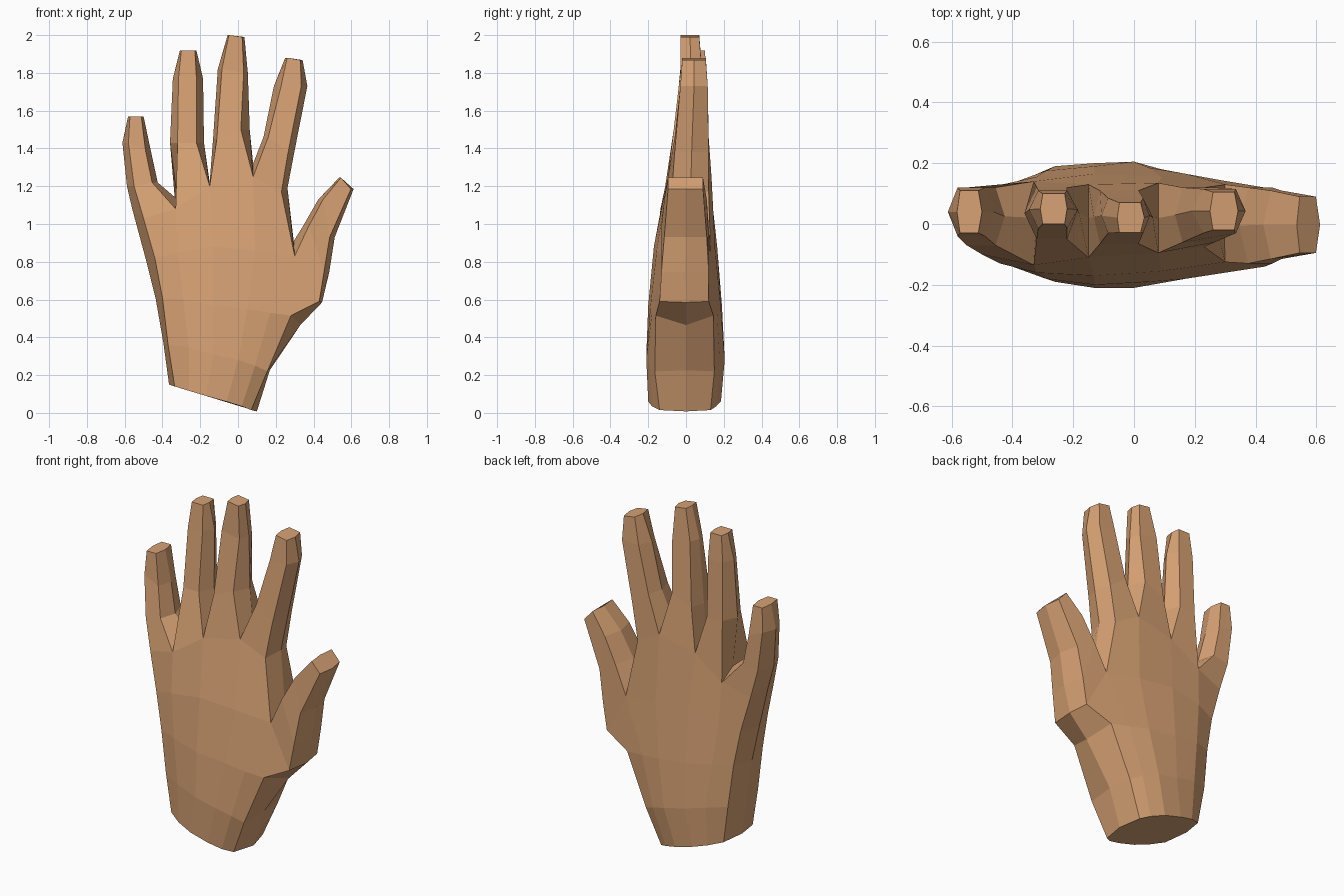
import bpy
import bmesh

cube = bpy.data.objects.get("Cube")
if cube:
    bpy.data.objects.remove(cube, do_unlink=True)

# Skin colour
skin = bpy.data.materials.new("skin")
skin.use_nodes = True
colour = (0.68, 0.36, 0.175, 1)
skin.diffuse_color = colour
skin.node_tree.nodes["Principled BSDF"].inputs["Base Color"].default_value = colour

bm = bmesh.new()


def vert(x, y, z):
    return bm.verts.new((x, y, z))


def bridge(a, b):
    """Join two closed rings of equal length with quads."""
    for i in range(len(a)):
        j = (i + 1) % len(a)
        bm.faces.new((a[i], a[j], b[j], b[i]))


def columns(points):
    """Front and back vertices from (x, z, front y, back y)."""
    front = [vert(x, yf, z) for x, z, yf, yb in points]
    back = [vert(x, yb, z) for x, z, yf, yb in points]
    return front, back


def ring(left, front, right, back):
    return [left] + front + [right] + back[::-1]


# Palm rows, little finger side to thumb side, each with its two side points
palm = [
    ((-.365, 0, .15), (.10, 0, .008),
     [(-.335, .14, -.14, .13), (-.26, .117, -.18, .17), (-.17, .09, -.2, .185),
      (-.06, .06, -.2, .185), (.02, .035, -.18, .16), (.07, .015, -.14, .13)]),
    ((-.395, 0, .37), (.168, 0, .225),
     [(-.37, .36, -.14, .14), (-.26, .345, -.19, .19), (-.13, .31, -.21, .2),
      (0, .28, -.21, .205), (.09, .25, -.19, .18), (.155, .22, -.165, .15)]),
    ((-.435, .01, .6), (.33, 0, .465),
     [(-.40, .61, -.14, .13), (-.29, .6, -.18, .175), (-.13, .57, -.2, .19),
      (.05, .55, -.19, .185), (.17, .53, -.18, .165), (.28, .515, -.16, .145)]),
    ((-.49, .02, .82), (.445, 0, .585),
     [(-.44, .82, -.13, .12), (-.32, .85, -.16, .155), (-.13, .88, -.17, .165),
      (.09, .86, -.155, .155), (.30, .83, -.125, .13), (.43, .59, -.14, .12)]),
]
previous = None
for left, right, points in palm:
    front, back = columns(points)
    side_left, side_right = vert(*left), vert(*right)
    current = ring(side_left, front, side_right, back)
    if previous:
        bridge(previous, current)
    else:
        bm.faces.new(current)
    previous = current

# The thumb divides from the palm at a notch
notch = vert(.295, .01, .91)
palm_split = ring(side_left, front[:5], notch, back[:5])
thumb_base = ring(notch, front[4:], side_right, back[4:])

# Knuckle row: the notches between the fingers
front, back = columns([(-.50, 1.03, -.10, .115), (-.33, 1.08, -.135, .14),
                       (-.15, 1.2, -.11, .13), (.08, 1.25, -.095, .135),
                       (.23, 1.17, -.075, .12)])
middle = [vert(*p) for p in [(-.56, .035, 1.08), (-.32, .02, 1.13), (-.15, .02, 1.22),
                             (.08, .02, 1.32), (.262, .025, 1.19)]]
bridge(palm_split, ring(middle[0], front, middle[4], back))


def digit(base, sections):
    """Six-sided digit; section = four x values, left z, right z, front y, back y."""
    last = base
    for xa, xb, xc, xd, zl, zr, yf, yb in sections:
        ym = (yf + yb) / 2
        new = [vert(xa, ym, zl), vert(xb, yf, zl), vert(xc, yf, zr),
               vert(xd, ym, zr), vert(xc, yb, zr), vert(xb, yb, zl)]
        bridge(last, new)
        last = new
    bm.faces.new(last)


# Little, ring, middle and index fingers
fingers = [
    [(-.588, -.55, -.455, -.425, 1.2, 1.22, -.07, .12),
     (-.612, -.58, -.49, -.462, 1.43, 1.39, -.04, .12),
     (-.582, -.572, -.512, -.50, 1.57, 1.57, -.03, .11)],
    [(-.36, -.32, -.22, -.18, 1.43, 1.43, -.05, .12),
     (-.345, -.315, -.22, -.185, 1.77, 1.77, -.015, .11),
     (-.308, -.30, -.228, -.22, 1.918, 1.918, 0, .10)],
    [(-.132, -.112, .015, .062, 1.45, 1.5, -.065, .11),
     (-.107, -.085, .03, .052, 1.82, 1.8, -.03, .085),
     (-.055, -.048, .022, .034, 2.0, 1.99, -.028, .07)],
    [(.135, .16, .265, .298, 1.46, 1.38, -.06, .12),
     (.19, .228, .335, .367, 1.73, 1.73, -.03, .115),
     (.25, .26, .33, .342, 1.88, 1.868, -.02, .105)],
]
for k, sections in enumerate(fingers):
    digit(ring(middle[k], front[k:k + 2], middle[k + 1], back[k:k + 2]), sections)

# Thumb
digit(thumb_base, [
    (.345, .375, .455, .483, .99, .745, -.13, .12),
    (.425, .45, .485, .512, 1.13, .93, -.115, .11),
    (.535, .545, .598, .612, 1.245, 1.185, -.095, .09)])

bmesh.ops.recalc_face_normals(bm, faces=bm.faces[:])
mesh = bpy.data.meshes.new("hand")
bm.to_mesh(mesh)
bm.free()
mesh.materials.append(skin)
hand = bpy.data.objects.new("hand", mesh)
bpy.context.collection.objects.link(hand)
